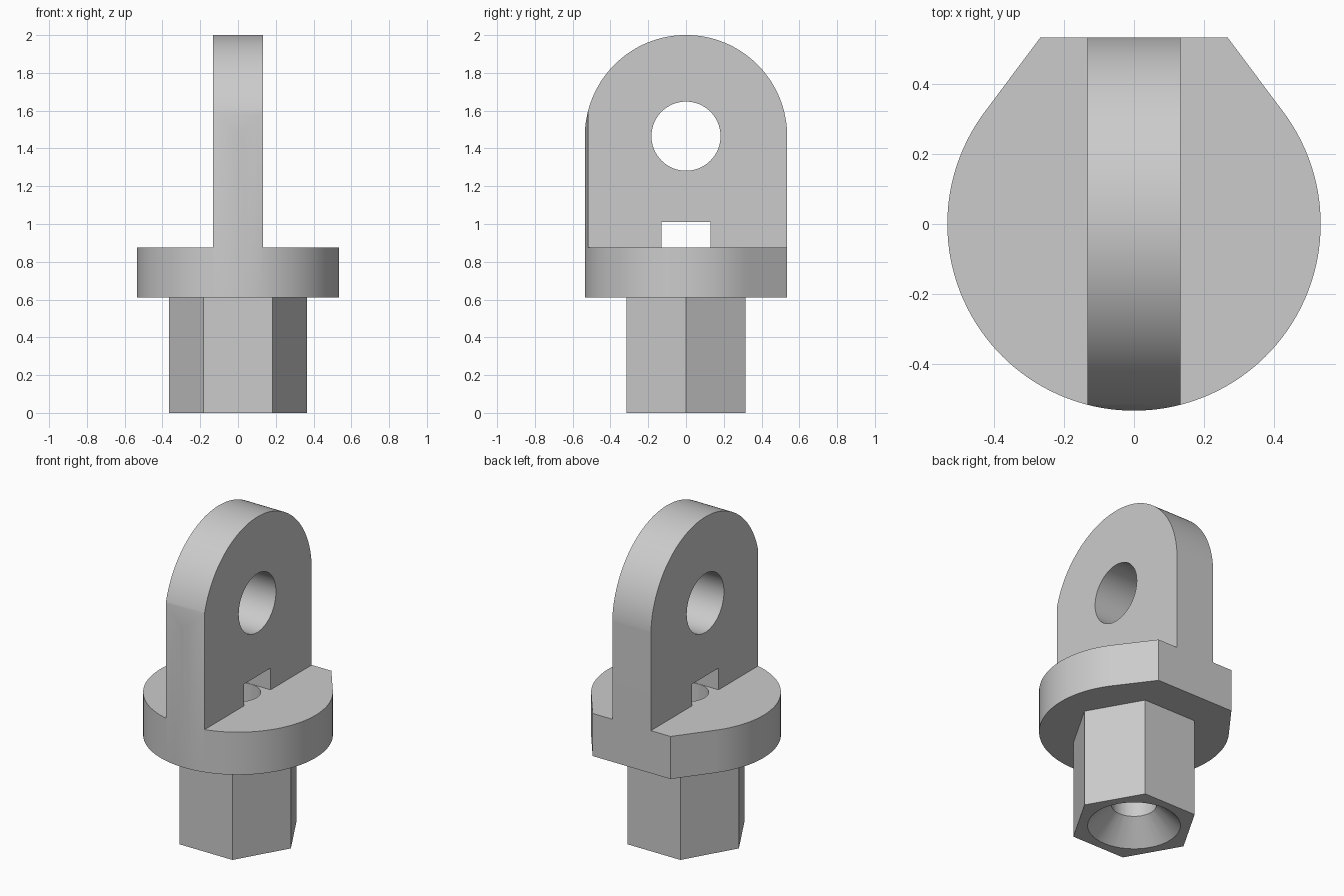
import bpy
import bmesh
from math import sin, cos, pi, acos, atan2, hypot, radians
from mathutils import Vector

old = bpy.data.objects.get("Cube")
if old:
    bpy.data.objects.remove(old, do_unlink=True)

R = 0.535          # flange radius
LUG = 0.133        # half thickness of the lug
FLANGE_Z = 0.61
FLANGE_TOP = 0.875
EYE_Z = 1.465

steel = bpy.data.materials.new("grey_steel")
steel.use_nodes = True
colour = (0.6, 0.6, 0.6, 1)
steel.diffuse_color = colour
steel.node_tree.nodes["Principled BSDF"].inputs["Base Color"].default_value = colour


def arc(radius, start, end, steps):
    """Points along a circular arc, both ends included."""
    angles = [start + (end - start) * i / steps for i in range(steps + 1)]
    return [(radius * cos(a), radius * sin(a)) for a in angles]


def extrude(name, points, offset):
    """Closed prism from a planar outline."""
    bm = bmesh.new()
    face = bm.faces.new([bm.verts.new(p) for p in points])
    grown = bmesh.ops.extrude_face_region(bm, geom=[face])["geom"]
    verts = [g for g in grown if isinstance(g, bmesh.types.BMVert)]
    bmesh.ops.translate(bm, vec=Vector(offset), verts=verts)
    bmesh.ops.recalc_face_normals(bm, faces=bm.faces)
    mesh = bpy.data.meshes.new(name)
    bm.to_mesh(mesh)
    bm.free()
    mesh.materials.append(steel)
    obj = bpy.data.objects.new(name, mesh)
    bpy.context.collection.objects.link(obj)
    return obj


def upright(name, outline, z0, z1):
    return extrude(name, [(x, y, z0) for x, y in outline], (0, 0, z1 - z0))


def crosswise(name, outline, x0, x1):
    return extrude(name, [(x0, y, z) for y, z in outline], (x1 - x0, 0, 0))


def box(x0, x1, y0, y1):
    return [(x0, y0), (x1, y0), (x1, y1), (x0, y1)]


def combine(target, tool, operation="DIFFERENCE"):
    mod = target.modifiers.new(operation.lower(), "BOOLEAN")
    mod.operation = operation
    mod.solver = "EXACT"
    mod.object = tool
    bpy.context.view_layer.objects.active = target
    bpy.ops.object.modifier_apply(modifier=mod.name)
    bpy.data.objects.remove(tool, do_unlink=True)


# Flange and lug share one outline: a disc with a flat back and tangent sides
corner = 0.268
tangent = atan2(R, corner) - acos(R / hypot(R, corner))
outline = [(corner, R), (-corner, R)] + arc(R, pi - tangent, 2 * pi + tangent, 96)
body = upright("eye_bolt_body", outline, FLANGE_Z, 2.1)

# Leave only the upright lug above the flange
for side in (-1, 1):
    x0, x1 = sorted((side * LUG, side * 0.8))
    combine(body, upright("side_cutter", box(x0, x1, -0.8, 0.8), FLANGE_TOP, 2.3))

# Rounded top of the lug
crown = [(y, EYE_Z + z) for y, z in arc(R + 0.0005, pi, 0, 72)]
crown += [(0.8, EYE_Z), (0.8, 2.3), (-0.8, 2.3), (-0.8, EYE_Z)]
combine(body, crosswise("crown_cutter", crown, -0.5, 0.5))

# Eye hole
eye = [(y, EYE_Z + z) for y, z in arc(0.183, 0, 2 * pi, 64)[:-1]]
combine(body, crosswise("eye_cutter", eye, -0.5, 0.5))

# Hexagonal shank
hexagon = arc(0.364, 0, 2 * pi, 6)[:-1]
combine(body, upright("hex_shank", hexagon, 0, 0.7), "UNION")

# Square notch over the bore
combine(body, crosswise("notch_cutter", box(-0.13, 0.13, FLANGE_TOP, 1.01), -0.3, 0.3))

# Vertical bore with a countersunk mouth
bore = upright("bore_cutter", arc(0.128, 0, 2 * pi, 48)[:-1], -0.1, 0.94)
combine(body, bore)
sink = upright("countersink_cutter", arc(0.272, 0, 2 * pi, 48)[:-1], -0.01, 0.134)
for v in sink.data.vertices:
    if v.co.z > 0.1:
        v.co.x *= 0.128 / 0.272
        v.co.y *= 0.128 / 0.272
combine(body, sink)

# Smooth the curves, keep the edges crisp
bpy.ops.object.select_all(action="DESELECT")
body.select_set(True)
bpy.context.view_layer.objects.active = body
bpy.ops.object.shade_smooth_by_angle(angle=radians(30))
